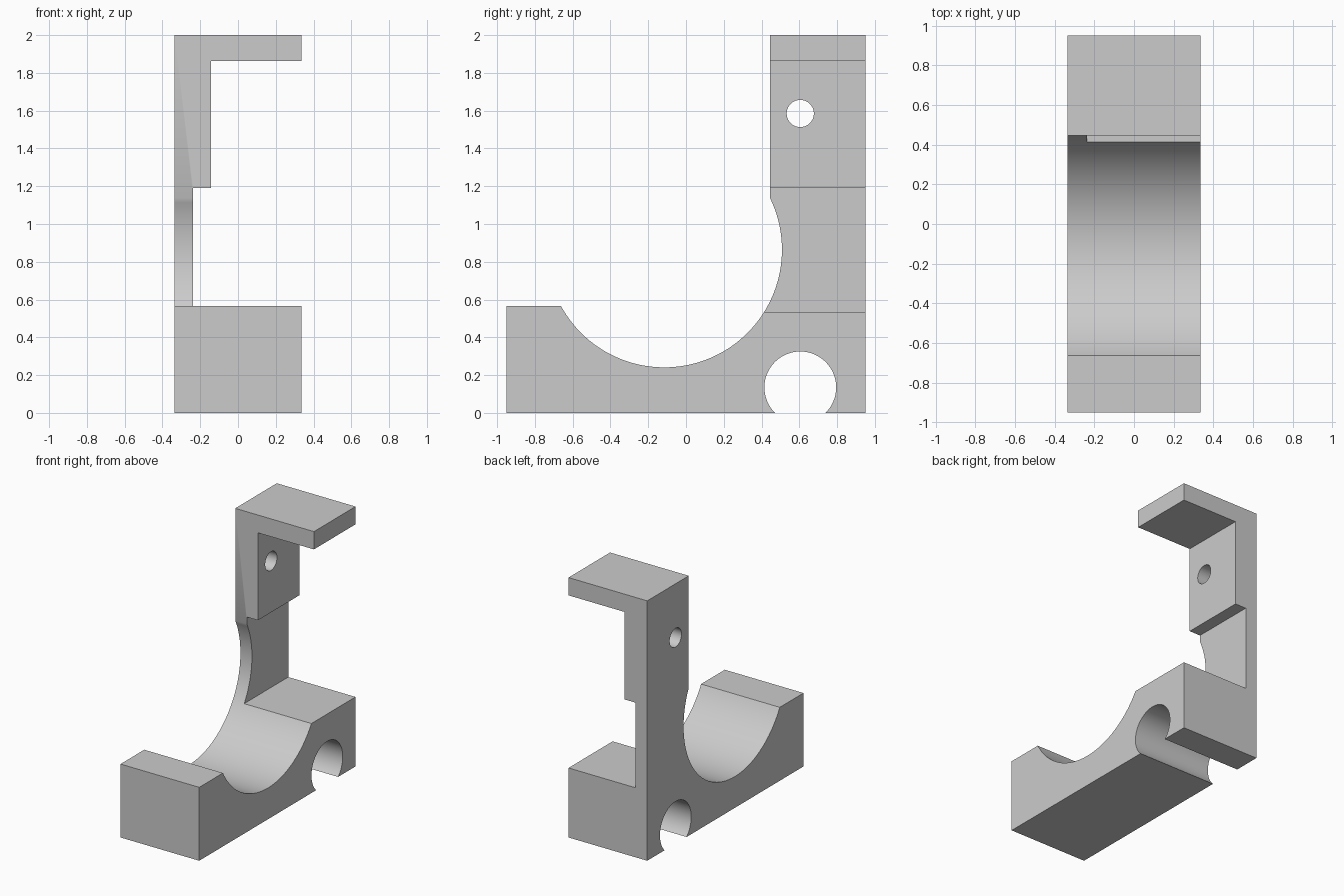
import bpy, bmesh, math

if "Cube" in bpy.data.objects:
    bpy.data.objects.remove(bpy.data.objects["Cube"])

grey = bpy.data.materials.new("plain grey")
grey.diffuse_color = (0.6, 0.6, 0.6, 1)
grey.use_nodes = True
grey.node_tree.nodes["Principled BSDF"].inputs["Base Color"].default_value = grey.diffuse_color

HALF_W = 0.335           # half width across x
HALF_L = 0.95            # half length along y


def arc(cy, cz, r, a0, a1, n):
    """Points on a circular arc from angle a0 to a1 (radians)."""
    return [(cy + r * math.cos(a0 + (a1 - a0) * i / n),
             cz + r * math.sin(a0 + (a1 - a0) * i / n)) for i in range(n + 1)]


def prism(name, outline, axis, lo, hi):
    """Extrude a closed outline along x (outline in yz) or y (outline in xz)."""
    bm = bmesh.new()
    place = (lambda p, d: (d, *p)) if axis == "x" else (lambda p, d: (p[0], d, p[1]))
    a = [bm.verts.new(place(p, lo)) for p in outline]
    b = [bm.verts.new(place(p, hi)) for p in outline]
    bm.faces.new(a)
    bm.faces.new(b[::-1])
    for i in range(len(a)):
        j = (i + 1) % len(a)
        bm.faces.new((a[j], a[i], b[i], b[j]))
    bmesh.ops.recalc_face_normals(bm, faces=bm.faces)
    mesh = bpy.data.meshes.new(name)
    bm.to_mesh(mesh)
    bm.free()
    mesh.materials.append(grey)
    ob = bpy.data.objects.new(name, mesh)
    bpy.context.collection.objects.link(ob)
    return ob


# Side profile: base with large cradle arc, open round notch below, tall back post
cy, cz, r = -0.115, 0.864, 0.623
a_top = math.acos((0.445 - cy) / r)
a_front = -math.pi + math.asin((cz - 0.565) / r)
ny, nz, nr = 0.605, 0.135, 0.19
a_notch = math.asin(-nz / nr)
outline = [(-HALF_L, 0)]
outline += arc(ny, nz, nr, math.pi - a_notch, a_notch, 48)
outline += [(HALF_L, 0), (HALF_L, 2), (0.445, 2)]
outline += arc(cy, cz, r, a_top, a_front, 72)
outline += [(-HALF_L, 0.565)]
bracket = prism("bracket", outline, "x", -HALF_W, HALF_W)

# Stepped pocket that leaves the thin wall, thick upper wall and top flange
pocket = prism("pocket_cutter",
               [(-0.237, 0.535), (0.6, 0.535), (0.6, 1.863),
                (-0.142, 1.863), (-0.142, 1.19), (-0.237, 1.19)], "y", 0.3, 1.2)

# Small screw hole through the upper wall
hole = prism("hole_cutter", arc(0.605, 1.585, 0.072, 0, 2 * math.pi, 40)[:-1],
             "x", -0.6, 0.1)

bpy.context.view_layer.objects.active = bracket
for cutter in (pocket, hole):
    cutter.hide_render = True
    mod = bracket.modifiers.new(cutter.name, "BOOLEAN")
    mod.operation = "DIFFERENCE"
    mod.solver = "EXACT"
    mod.object = cutter
    bpy.ops.object.modifier_apply(modifier=mod.name)
    bpy.data.objects.remove(cutter)

# Smooth curved walls, sharp edges
bpy.ops.object.select_all(action="DESELECT")
bracket.select_set(True)
bpy.ops.object.shade_smooth_by_angle(angle=math.radians(25))
